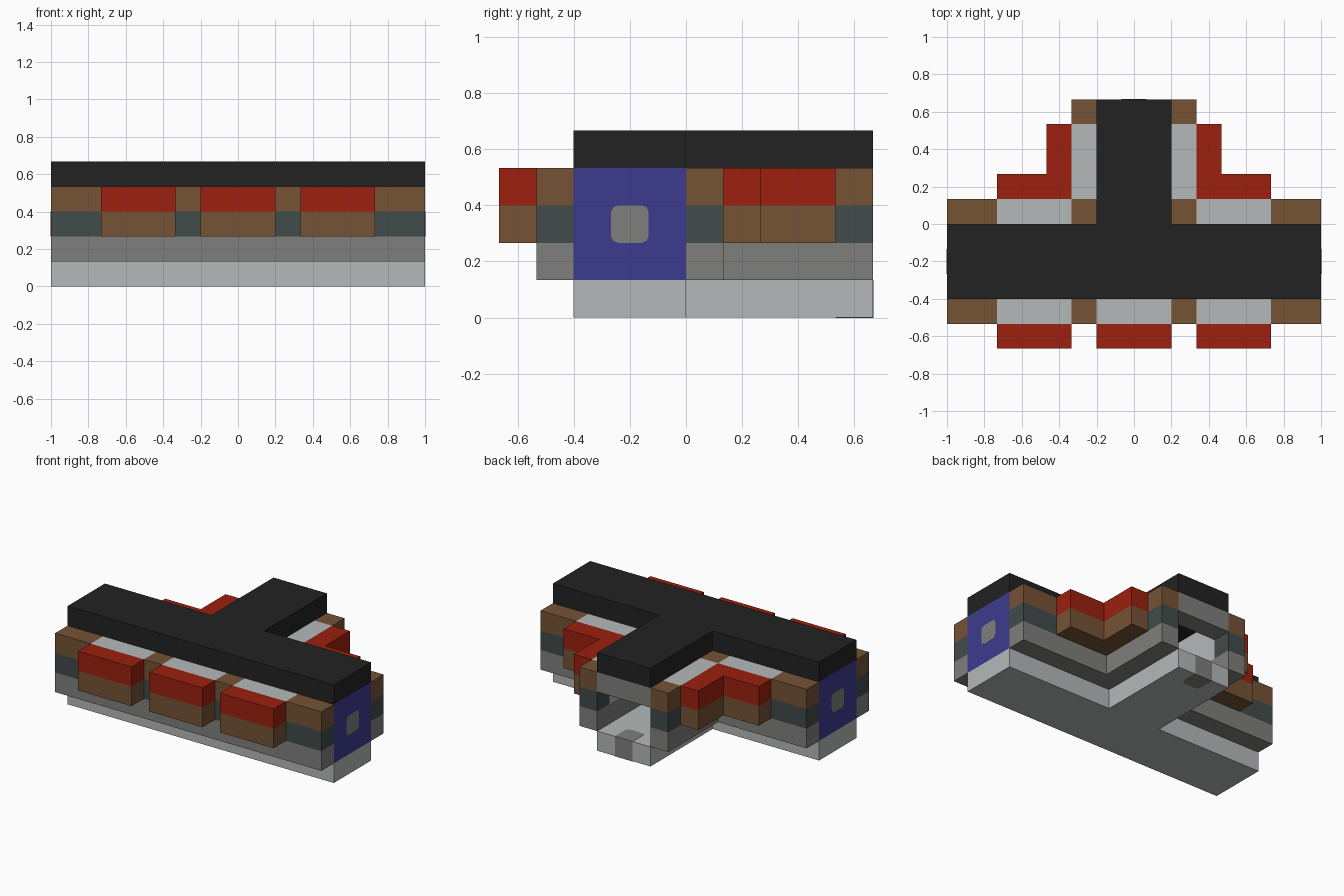
import bpy
import bmesh

cube = bpy.data.objects.get("Cube")
if cube:
    bpy.data.objects.remove(cube)

U = 2 / 15  # size of one building block; all plans below are in blocks


def material(name, rgb):
    m = bpy.data.materials.new(name)
    m.use_nodes = True
    m.diffuse_color = (*rgb, 1)
    m.node_tree.nodes["Principled BSDF"].inputs["Base Color"].default_value = (*rgb, 1)
    return m


BLACK = material("roof_black", (0.016, 0.016, 0.016))
LIGHT = material("light_grey", (0.462, 0.485, 0.485))
STONE = material("stone_grey", (0.212, 0.212, 0.2))
SLATE = material("dark_slate", (0.053, 0.069, 0.069))
BROWN = material("wood_brown", (0.178, 0.084, 0.036))
RED = material("brick_red", (0.332, 0.0144, 0.0048))
BLUE = material("wall_blue", (0.045, 0.044, 0.275))


def prism(name, outline, z0, z1, mat, side=1, chamfer=None):
    """Extrude a plan outline upwards; chamfer picks edges to cut back."""
    bm = bmesh.new()
    face = bm.faces.new([bm.verts.new((x * side, y, z0)) for x, y in outline])
    up = bmesh.ops.extrude_face_region(bm, geom=[face])["geom"]
    for v in up:
        if isinstance(v, bmesh.types.BMVert):
            v.co.z = z1
    if chamfer:
        edges = [e for e in bm.edges if chamfer(e)]
        bmesh.ops.bevel(bm, geom=edges, offset=0.18, segments=2,
                        profile=0.5, affect='EDGES')
    bmesh.ops.scale(bm, vec=(U, U, U), verts=bm.verts)
    bmesh.ops.recalc_face_normals(bm, faces=bm.faces)
    mesh = bpy.data.meshes.new(name)
    bm.to_mesh(mesh)
    bm.free()
    mesh.materials.append(mat)
    ob = bpy.data.objects.new(name, mesh)
    bpy.context.scene.collection.objects.link(ob)
    return ob


def rect(x0, x1, y0, y1):
    return [(x0, y0), (x1, y0), (x1, y1), (x0, y1)]


def along(axis):
    return lambda e: abs((e.verts[0].co - e.verts[1].co).normalized()[axis]) > 0.9


# Floor slab and roof share one T-shaped plan
t_plan = [(-7.5, -3), (7.5, -3), (7.5, 0), (1.5, 0), (1.5, 5),
          (-1.5, 5), (-1.5, 0), (-7.5, 0)]
prism("floor_slab", t_plan, 0, 1, LIGHT)
prism("roof", t_plan, 4, 5, BLACK)

# Parts on the centre line
prism("front_plinth", rect(-7.5, 7.5, -4, -3), 1, 2, STONE)
prism("front_centre_panel", rect(-1.5, 1.5, -4, -3), 2, 4, LIGHT)
prism("front_centre_bay_base", rect(-1.5, 1.5, -5, -4), 2, 3, BROWN)
prism("front_centre_bay_top", rect(-1.5, 1.5, -5, -4), 3, 4, RED)
prism("door_lintel", rect(-1.5, 1.5, 4, 5), 3, 4, STONE)

# Doorstep set in the slab, its inner corners rounded
vertical = along(2)
prism("doorstep", rect(-0.5, 0.5, 4, 5.01), -0.01, 1.01, STONE,
      chamfer=lambda e: vertical(e) and e.verts[0].co.y < 4.5)

rear_plinth = [(1.5, 0), (7.5, 0), (7.5, 1), (2.5, 1), (2.5, 5), (1.5, 5)]
rear_bay = [(2.5, 1), (5.5, 1), (5.5, 2), (3.5, 2), (3.5, 4), (2.5, 4)]
posts = {
    "front_end_post": rect(5.5, 7.5, -4, -3),
    "front_inner_post": rect(1.5, 2.5, -4, -3),
    "rear_end_post": rect(5.5, 7.5, 0, 1),
    "rear_corner_post": rect(1.5, 2.5, 0, 1),
    "door_post": rect(1.5, 2.5, 4, 5),
}
panels = {
    "front_panel": rect(2.5, 5.5, -4, -3),
    "rear_panel": rect(2.5, 5.5, 0, 1),
    "wing_panel": rect(1.5, 2.5, 1, 4),
}
bays = {"front_bay": rect(2.5, 5.5, -5, -4), "rear_bay": rear_bay}

# Mirrored parts on both sides
for label, s in (("left", 1), ("right", -1)):
    prism(f"{label}_rear_plinth", rear_plinth, 1, 2, STONE, s)
    for name, plan in posts.items():
        prism(f"{label}_{name}_lower", plan, 2, 3, SLATE, s)
        prism(f"{label}_{name}_upper", plan, 3, 4, BROWN, s)
    for name, plan in panels.items():
        prism(f"{label}_{name}", plan, 2, 4, LIGHT, s)
    for name, plan in bays.items():
        prism(f"{label}_{name}_base", plan, 2, 3, BROWN, s)
        prism(f"{label}_{name}_top", plan, 3, 4, RED, s)
    # End wall with a rounded square window through it
    prism(f"{label}_end_wall", rect(6.5, 7.5, -3, 0), 1, 4, BLUE, s)
    prism(f"{label}_end_window", rect(6.49, 7.51, -2, -1), 2, 3, STONE, s,
          chamfer=along(0))
